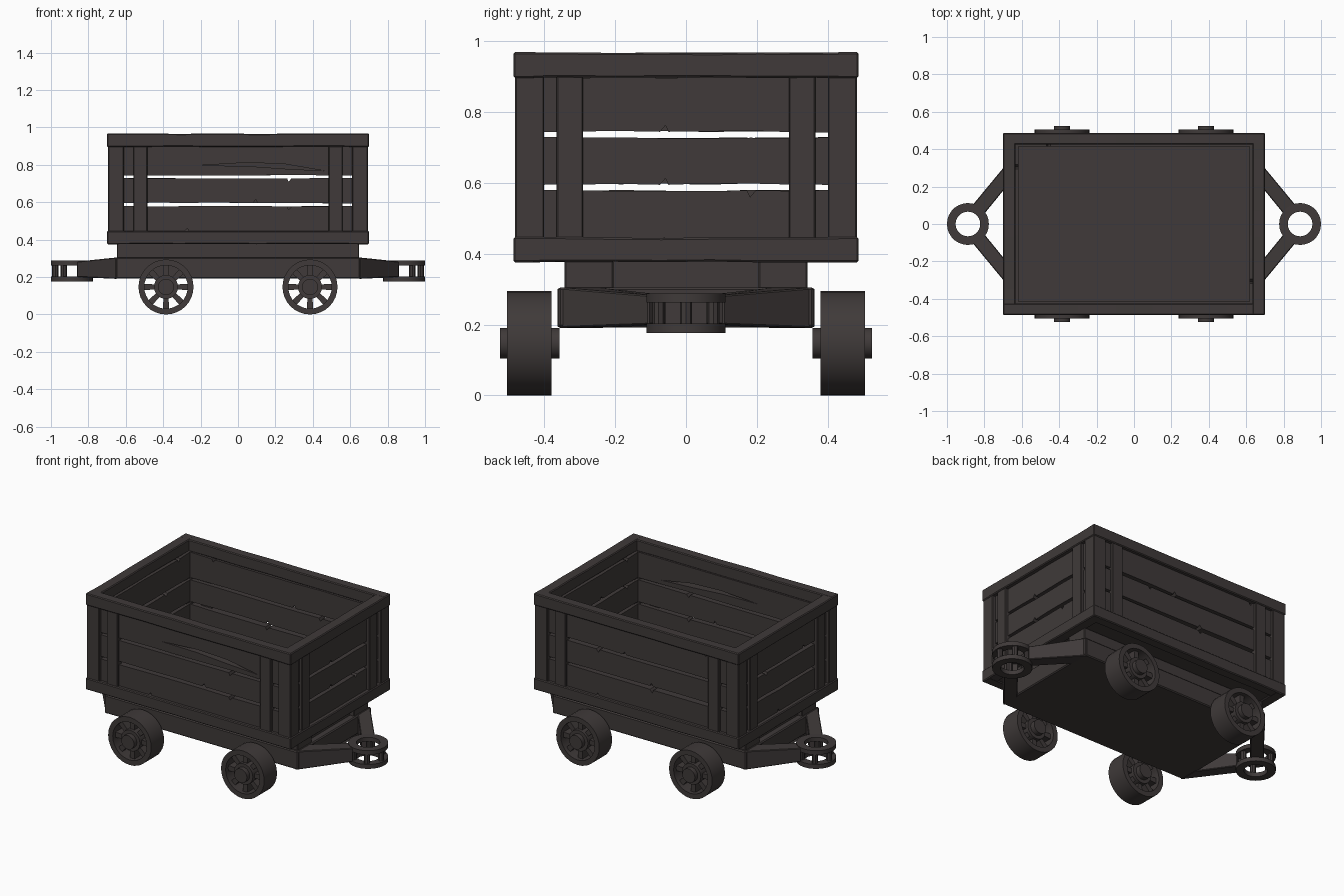
import bpy, bmesh, math, random
from mathutils import Vector

if "Cube" in bpy.data.objects:
    bpy.data.objects.remove(bpy.data.objects["Cube"])

random.seed(7)

wood = bpy.data.materials.new("dark weathered wood")
wood.diffuse_color = (0.050, 0.042, 0.041, 1)
wood.use_nodes = True
wood.node_tree.nodes["Principled BSDF"].inputs["Base Color"].default_value = wood.diffuse_color

# Plane layouts: outline (u, v) extruded along w
PLAN = lambda u, v, w: Vector((u, v, w))    # seen from above
FRONT = lambda u, v, w: Vector((u, w, v))   # seen from the front
SIDE = lambda u, v, w: Vector((w, u, v))    # seen from the side


def finish(name, bm, bevel=0.0, smooth=False):
    bmesh.ops.recalc_face_normals(bm, faces=bm.faces)
    me = bpy.data.meshes.new(name)
    bm.to_mesh(me)
    bm.free()
    me.materials.append(wood)
    ob = bpy.data.objects.new(name, me)
    bpy.context.collection.objects.link(ob)
    if bevel:
        m = ob.modifiers.new("worn_edges", 'BEVEL')
        m.width = bevel
        m.limit_method = 'ANGLE'
        m.angle_limit = math.radians(50)
    if smooth:
        bpy.ops.object.select_all(action='DESELECT')
        ob.select_set(True)
        bpy.context.view_layer.objects.active = ob
        bpy.ops.object.shade_smooth_by_angle(angle=math.radians(35))
    return ob


def add_prism(bm, pts, w0, w1, plane):
    a = [bm.verts.new(plane(u, v, w0)) for u, v in pts]
    b = [bm.verts.new(plane(u, v, w1)) for u, v in pts]
    bm.faces.new(a)
    bm.faces.new(b[::-1])
    for i in range(len(pts)):
        j = (i + 1) % len(pts)
        bm.faces.new((a[i], a[j], b[j], b[i]))


def prism(name, pts, w0, w1, plane, bevel=0.0):
    bm = bmesh.new()
    add_prism(bm, pts, w0, w1, plane)
    return finish(name, bm, bevel)


def rect(u0, u1, v0, v1):
    return [(u0, v0), (u1, v0), (u1, v1), (u0, v1)]


def worn_edge(u0, u1, v, inward, wobble, nicks):
    """Edge points from u0 to u1 with slight wobble and V-shaped nicks."""
    n = 7
    pts = [(u0, v)]
    chosen = random.sample(range(1, n), nicks)
    for i in range(1, n):
        u = u0 + (u1 - u0) * i / n
        vv = v + inward * random.uniform(0, wobble)
        if i in chosen:
            d = 0.012 if u1 > u0 else -0.012
            pts += [(u - d, vv), (u + d * 0.3, vv + inward * 0.018), (u + d, vv)]
        else:
            pts.append((u, vv))
    return pts + [(u1, v)]


def board(name, u0, u1, v0, v1, w0, w1, plane, wobble=0.005, nicks=1):
    """Horizontal worn plank."""
    pts = worn_edge(u0, u1, v0, 1, wobble, nicks) + worn_edge(u1, u0, v1, -1, wobble, nicks)
    return prism(name, pts, w0, w1, plane)


def add_tube(bm, r0, r1, w0, w1, cu, cv, plane, n=28):
    """Ring (or disc when r0 is 0) around the w axis."""
    def loop(r, w):
        return [bm.verts.new(plane(cu + r * math.cos(2 * math.pi * i / n),
                                   cv + r * math.sin(2 * math.pi * i / n), w)) for i in range(n)]
    o0, o1 = loop(r1, w0), loop(r1, w1)
    pairs = [(o0, o1)]
    if r0:
        i0, i1 = loop(r0, w0), loop(r0, w1)
        pairs += [(i0, i1), (o0, i0), (o1, i1)]
    else:
        bm.faces.new(o0)
        bm.faces.new(o1)
    for a, b in pairs:
        for i in range(n):
            j = (i + 1) % n
            bm.faces.new((a[i], a[j], b[j], b[i]))


# Box floor
prism("box_floor", rect(-0.66, 0.66, -0.45, 0.45), 0.382, 0.42, PLAN)

rows = [(0.44, 0.580), (0.594, 0.729), (0.742, 0.90)]
for s, side in ((-1, "front"), (1, "back")):
    # Long rails, planks and uprights
    for label, z0, z1 in (("bottom", 0.375, 0.447), ("top", 0.895, 0.968)):
        prism(f"{side}_{label}_rail", worn_edge(-0.70, 0.70, z0, 1, 0.003, 0)
              + worn_edge(0.70, -0.70, z1, -1, 0.003, 0), s * 0.425, s * 0.487, FRONT, 0.005)
    for k, (z0, z1) in enumerate(rows):
        if s < 0 and k == 2:
            # Split plank with an open crack
            up = [(-0.64, 0.80), (-0.2, 0.797), (0.05, 0.812), (0.25, 0.804), (0.46, 0.768), (0.64, 0.77)]
            low = [(-0.64, 0.80), (-0.2, 0.797), (0.05, 0.793), (0.25, 0.779), (0.46, 0.768), (0.64, 0.77)]
            prism("front_split_plank_upper", up + [(0.64, z1), (-0.64, z1)], -0.465, -0.415, FRONT)
            prism("front_split_plank_lower", low[::-1] + worn_edge(-0.64, 0.64, z0, 1, 0.004, 0),
                  -0.465, -0.415, FRONT)
        else:
            board(f"{side}_plank_{k + 1}", -0.64, 0.64, z0, z1, s * 0.415, s * 0.465, FRONT)
    for t in (-1, 1):
        a, b = sorted((t * 0.485, t * 0.56))
        prism(f"{side}_upright", rect(a, b, 0.44, 0.90), s * 0.44, s * 0.481, FRONT, 0.004)

for s, side in ((-1, "left"), (1, "right")):
    # End rails, planks and uprights
    for label, z0, z1 in (("bottom", 0.375, 0.447), ("top", 0.895, 0.968)):
        prism(f"{side}_{label}_rail", worn_edge(-0.485, 0.485, z0, 1, 0.003, 0)
              + worn_edge(0.485, -0.485, z1, -1, 0.003, 0), s * 0.633, s * 0.70, SIDE, 0.005)
    for k, (z0, z1) in enumerate(rows):
        board(f"{side}_plank_{k + 1}", -0.43, 0.43, z0, z1, s * 0.618, s * 0.675, SIDE)
    for t in (-1, 1):
        a, b = sorted((t * 0.29, t * 0.365))
        prism(f"{side}_upright", rect(a, b, 0.44, 0.90), s * 0.645, s * 0.694, SIDE, 0.004)
        # L-shaped corner post
        ell = [(0.695, 0.482), (0.61, 0.482), (0.61, 0.425), (0.633, 0.425), (0.633, 0.40), (0.695, 0.40)]
        prism("corner_post", [(s * x, t * y) for x, y in ell], 0.44, 0.90, PLAN, 0.004)

# Chassis slab and spacer beams under the box
prism("chassis_slab", rect(-0.66, 0.66, -0.36, 0.36), 0.192, 0.305, PLAN, 0.006)
prism("chassis_core", rect(-0.62, 0.62, -0.21, 0.21), 0.30, 0.385, PLAN)
for t in (-1, 1):
    a, b = sorted((t * 0.205, t * 0.343))
    prism("chassis_beam", rect(-0.648, 0.648, a, b), 0.30, 0.38, PLAN, 0.004)

for s, side in ((-1, "left"), (1, "right")):
    # Coupling arms, tapering towards the ring
    for t in (-1, 1):
        pts = [(0.645, 0.365), (0.86, 0.105), (0.80, 0.055), (0.645, 0.245)]
        arm = prism(f"{side}_coupling_arm", [(s * x, t * y) for x, y in pts], 0.19, 0.305, PLAN, 0.004)
        for v in arm.data.vertices:
            if abs(v.co.x) > 0.75:
                v.co.z = 0.2 if v.co.z < 0.25 else 0.283
    # Coupling: two rings held apart by small pillars
    bm = bmesh.new()
    cx = s * 0.888
    add_tube(bm, 0.066, 0.112, 0.176, 0.203, cx, 0, PLAN)
    add_tube(bm, 0.066, 0.112, 0.262, 0.288, cx, 0, PLAN)
    for k in range(6):
        a = k * math.pi / 3
        add_tube(bm, 0, 0.017, 0.195, 0.27, cx + 0.089 * math.cos(a), 0.089 * math.sin(a), PLAN, 8)
    finish(f"{side}_coupling_ring", bm, 0, True)

    # Wheels: rim, recessed spokes, hub and cap
    for t in (-1, 1):
        bm = bmesh.new()
        wx, wz = s * 0.385, 0.147
        add_tube(bm, 0.116, 0.147, t * 0.38, t * 0.505, wx, wz, FRONT, 32)
        add_tube(bm, 0, 0.064, t * 0.388, t * 0.497, wx, wz, FRONT)
        add_tube(bm, 0, 0.043, t * 0.357, t * 0.525, wx, wz, FRONT)
        for k in range(8):
            a = k * math.pi / 4
            c, n = math.cos(a), math.sin(a)
            pts = [(wx + r * c - h * n, wz + r * n + h * c)
                   for r, h in ((0.05, -0.013), (0.122, -0.017), (0.122, 0.017), (0.05, 0.013))]
            add_prism(bm, pts, t * 0.405, t * 0.48, FRONT)
        finish(f"{side}_{'front' if t < 0 else 'back'}_wheel", bm, 0, True)
